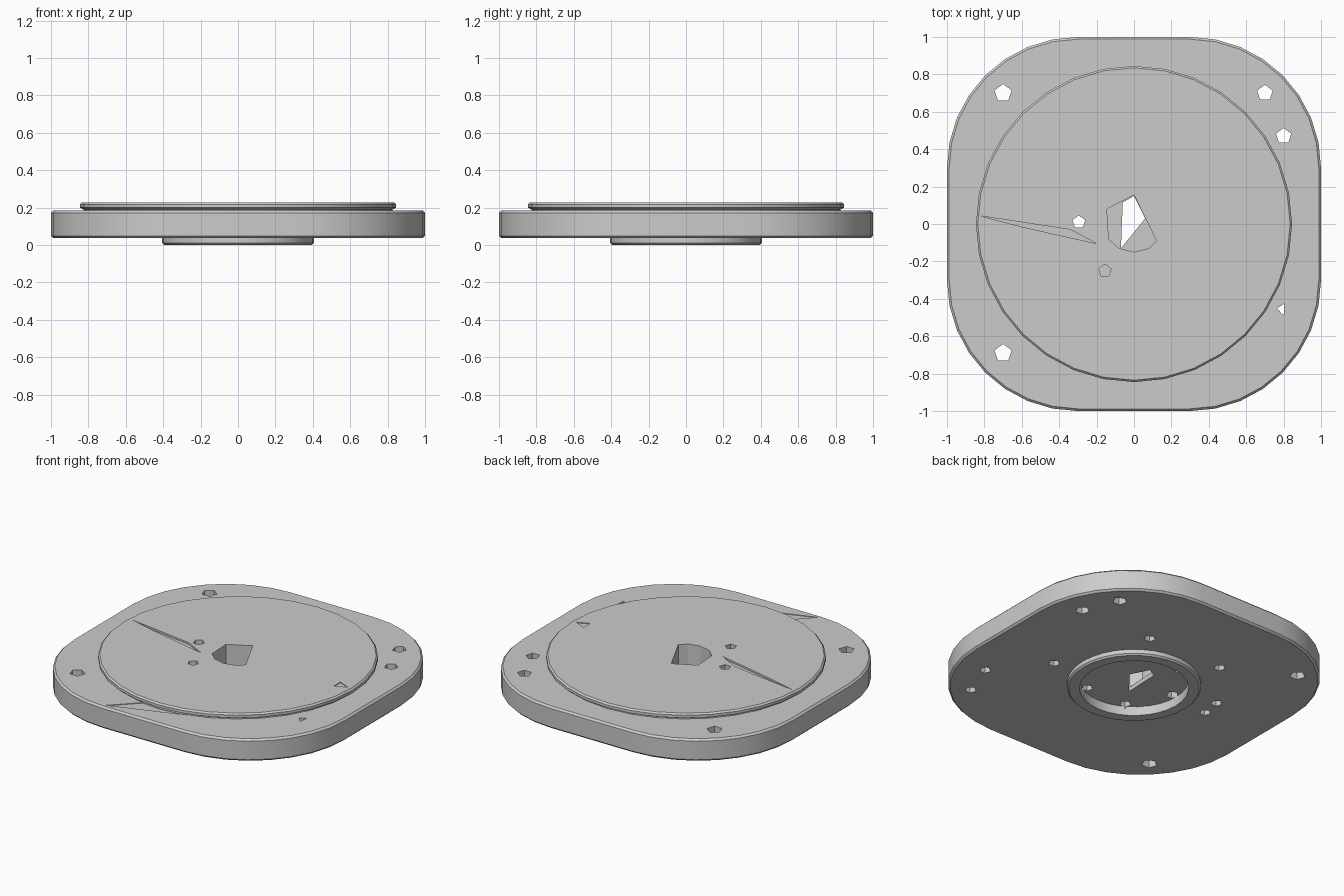
import bpy, bmesh
from math import sin, cos, pi, radians

if "Cube" in bpy.data.objects:
    bpy.data.objects.remove(bpy.data.objects["Cube"], do_unlink=True)

metal = bpy.data.materials.new("light grey metal")
metal.use_nodes = True
grey = (0.6, 0.6, 0.6, 1)
metal.diffuse_color = grey
metal.node_tree.nodes["Principled BSDF"].inputs["Base Color"].default_value = grey


def circle(r, n=32, x=0, y=0):
    return [(x + r * cos(2 * pi * i / n + pi / 2), y + r * sin(2 * pi * i / n + pi / 2)) for i in range(n)]


def rounded_square(half, r, steps=8):
    pts = []
    for q in range(4):
        a0 = q * pi / 2
        cx = (half - r) * (1 if q in (0, 3) else -1)
        cy = (half - r) * (1 if q < 2 else -1)
        for i in range(steps + 1):
            a = a0 + pi / 2 * i / steps
            pts.append((cx + r * cos(a), cy + r * sin(a)))
    return pts


def loft(name, layers):
    """Capped solid through (outline, height) layers."""
    bm = bmesh.new()
    rings = [[bm.verts.new((x, y, z)) for x, y in pts] for pts, z in layers]
    n = len(rings[0])
    for a, b in zip(rings, rings[1:]):
        for i in range(n):
            j = (i + 1) % n
            bm.faces.new((a[i], a[j], b[j], b[i]))
    bm.faces.new(rings[0][::-1])
    bm.faces.new(rings[-1])
    bmesh.ops.recalc_face_normals(bm, faces=bm.faces)
    me = bpy.data.meshes.new(name)
    bm.to_mesh(me)
    bm.free()
    me.materials.append(metal)
    ob = bpy.data.objects.new(name, me)
    bpy.context.collection.objects.link(ob)
    return ob


def cut(target, outline, low, high):
    """Subtract a straight prism from the target."""
    cutter = loft("cutter", [(outline, low), (outline, high)])
    cutter.hide_render = True
    mod = target.modifiers.new("cut", "BOOLEAN")
    mod.operation = "DIFFERENCE"
    mod.solver = "EXACT"
    mod.object = cutter
    bpy.context.view_layer.objects.active = target
    bpy.ops.object.modifier_apply(modifier=mod.name)
    bpy.data.objects.remove(cutter, do_unlink=True)


BOTTOM, TOP, DISC_TOP = 0.037, 0.184, 0.228

# Rounded square flange with small chamfers
slim = rounded_square(0.988, 0.688)
full = rounded_square(1, 0.7)
base = loft("base_plate", [(slim, BOTTOM), (full, BOTTOM + 0.012), (full, TOP - 0.012), (slim, TOP)])

# Raised turntable disc with an undercut edge
disc = loft("raised_disc", [(circle(0.825), 0.15), (circle(0.825), 0.19), (circle(0.845), 0.2),
                            (circle(0.845), 0.218), (circle(0.835), DISC_TOP)])

# Locating boss underneath
boss = loft("locating_boss", [(circle(0.395), 0), (circle(0.405), 0.01), (circle(0.405), 0.045)])
cut(boss, circle(0.33), -0.1, 0.1)
cut(base, circle(0.33), 0, 0.06)

# Mounting holes through the flange
for x, y, r in ((-0.7, 0.7, 0.048), (0.7, 0.7, 0.044), (-0.7, -0.69, 0.048), (0.8, 0.47, 0.043)):
    cut(base, circle(r, 5, x, y), -0.1, 0.5)
cut(base, [(0.765, -0.45), (0.8, -0.49), (0.805, -0.425)], -0.1, 0.5)

# Blind holes in the underside
for x, y in ((0.7, -0.7), (0.785, -0.46), (0.27, 0.47), (0.52, -0.13), (-0.28, 0.47),
             (-0.56, 0), (-0.54, 0.13)):
    cut(base, circle(0.035, 5, x, y), -0.1, 0.1)
for k in range(6):
    a = radians(60 * k)
    cut(base, circle(0.035, 5, 0.3 * cos(a), 0.3 * sin(a)), -0.1, 0.11)

# Angular shaft bore with a partial floor
bore = [(0, 0.155), (-0.145, 0.08), (-0.135, -0.08), (-0.08, -0.13), (0, -0.15),
        (0.08, -0.13), (0.12, -0.09)]
slot = [(0, 0.15), (-0.06, 0.115), (-0.07, -0.13), (0.06, 0.03)]
cut(disc, bore, 0.1, 0.5)
cut(base, bore, 0.09, 0.5)
cut(base, slot, -0.1, 0.5)

# Small holes in the disc
cut(disc, circle(0.036, 5, -0.295, 0.01), -0.1, 0.5)
cut(base, circle(0.036, 5, -0.295, 0.01), -0.1, 0.5)
cut(disc, circle(0.035, 5, -0.155, -0.25), 0.2, 0.5)

# Shallow scored wedge and triangular marks
cut(disc, [(-0.82, 0.043), (-0.6, -0.015), (-0.2, -0.105), (-0.34, -0.03)], 0.216, 0.5)
cut(disc, [(0.73, 0.035), (0.73, -0.035), (0.81, 0)], 0.223, 0.5)
cut(base, [(-0.29, -0.97), (0.2, -0.8), (-0.12, -0.8)], 0.18, 0.5)

for ob in (base, disc, boss):
    bpy.ops.object.select_all(action="DESELECT")
    ob.select_set(True)
    bpy.context.view_layer.objects.active = ob
    bpy.ops.object.shade_smooth_by_angle(angle=radians(25))
